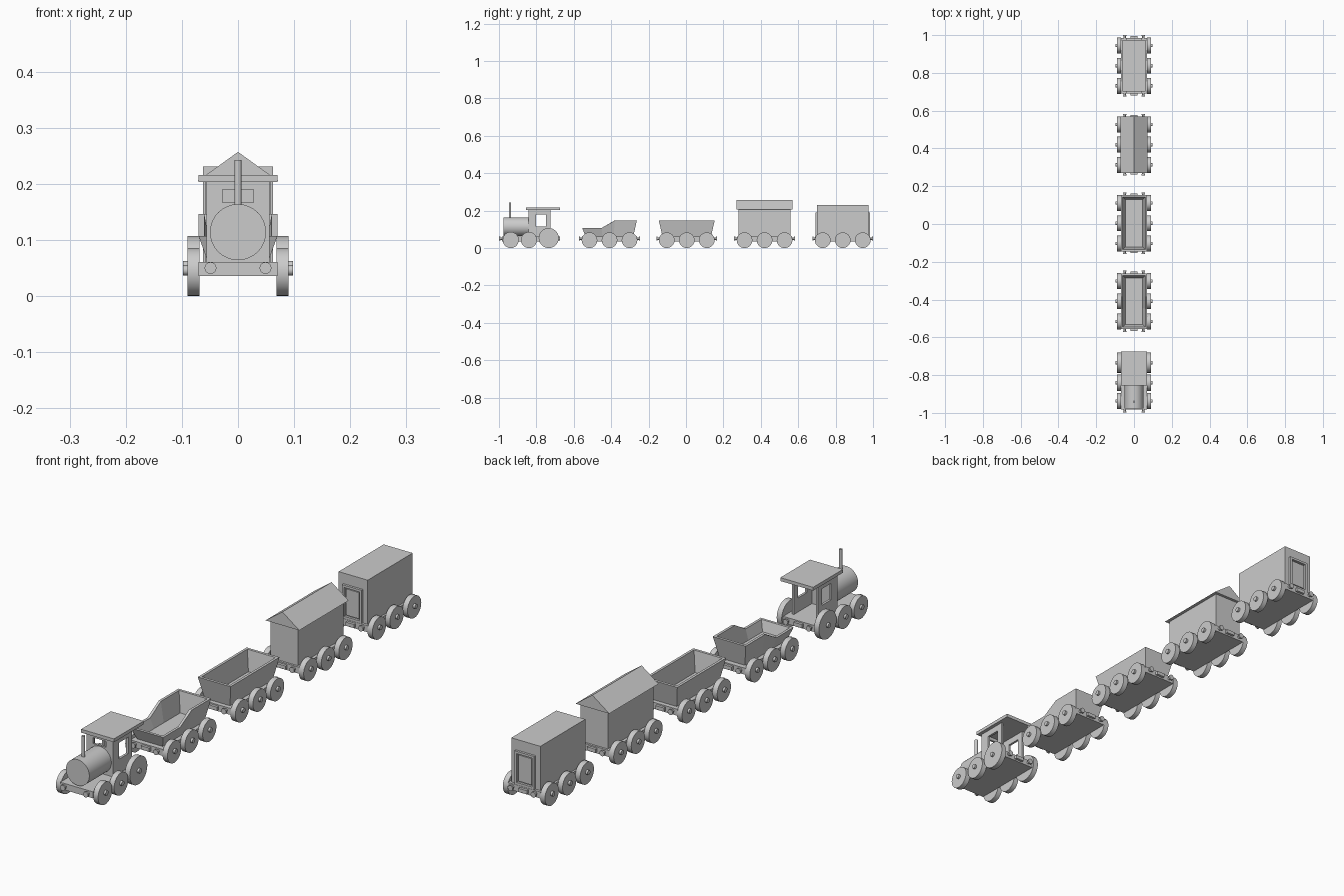
import bpy, bmesh
from math import pi
from mathutils import Matrix

if "Cube" in bpy.data.objects:
    bpy.data.objects.remove(bpy.data.objects["Cube"])


def finish(name, bm, smooth=False):
    bmesh.ops.recalc_face_normals(bm, faces=bm.faces)
    me = bpy.data.meshes.new(name)
    bm.to_mesh(me)
    bm.free()
    ob = bpy.data.objects.new(name, me)
    bpy.context.collection.objects.link(ob)
    if smooth:
        bpy.ops.object.select_all(action='DESELECT')
        ob.select_set(True)
        bpy.context.view_layer.objects.active = ob
        bpy.ops.object.shade_smooth_by_angle()
    return ob


def box(name, x, y, z):
    """Box from (min, max) pairs."""
    bm = bmesh.new()
    bmesh.ops.create_cube(bm, size=1)
    for v in bm.verts:
        v.co = [(a + b) / 2 + c * (b - a) for (a, b), c in zip((x, y, z), v.co)]
    return finish(name, bm)


def cyl(name, axis, r, centre, length, sides=24):
    rot = {'X': Matrix.Rotation(pi / 2, 4, 'Y'), 'Y': Matrix.Rotation(pi / 2, 4, 'X'),
           'Z': Matrix.Identity(4)}[axis]
    bm = bmesh.new()
    bmesh.ops.create_cone(bm, cap_ends=True, segments=sides, radius1=r, radius2=r,
                          depth=length, matrix=Matrix.Translation(centre) @ rot)
    return finish(name, bm, True)


def rings(name, loops, closed=False):
    """Skin a list of equal point loops; cap the ends or close the chain."""
    bm = bmesh.new()
    vs = [[bm.verts.new(p) for p in loop] for loop in loops]
    n = len(vs[0])
    pairs = list(zip(vs, vs[1:])) + ([(vs[-1], vs[0])] if closed else [])
    for a, b in pairs:
        for i in range(n):
            bm.faces.new((a[i], a[(i + 1) % n], b[(i + 1) % n], b[i]))
    if not closed:
        bm.faces.new(vs[0])
        bm.faces.new(vs[-1])
    return finish(name, bm)


def frame(name, axis, depth, outer, hole):
    """Upright panel with a rectangular hole; rects are (u0, u1, z0, z1)."""
    def rect(r, d):
        pts = [(r[0], r[2]), (r[1], r[2]), (r[1], r[3]), (r[0], r[3])]
        return [(d, u, z) if axis == 'X' else (u, d, z) for u, z in pts]
    return rings(name, [rect(outer, depth[0]), rect(outer, depth[1]),
                        rect(hole, depth[1]), rect(hole, depth[0])], True)


def chassis(name, y0, y1, wheels, front_hook=True):
    """Base plate with buffers, hooks and wheels (y, radius)."""
    box(name + "_base", (-.07, .07), (y0, y1), (.036, .061))
    for end, s in ((y0, -1), (y1, 1)):
        for x in (-.049, .049):
            cyl(name + "_buffer_stem", 'Y', .006, (x, end + s * .005, .05), .012, 16)
            cyl(name + "_buffer", 'Y', .0105, (x, end + s * .0125, .05), .006, 20)
        if s > 0 or front_hook:
            box(name + "_hook", (-.018, .018), sorted((end - s * .002, end + s * .01)), (.042, .056))
    for y, r in wheels:
        for s in (-1, 1):
            cyl(name + "_wheel", 'X', r, (s * .0795, y, r), .021, 28)
            cyl(name + "_hub", 'X', .009, (s * .09, y, max(r, .046)), .016, 16)


def hopper(name, c, stations):
    """Open flared tub; stations are (y, rim height) from front to back."""
    def loop(x, ky, z=None):
        side = [(c + y * ky, h if z is None else z) for y, h in stations]
        return [(-x, y, h) for y, h in side] + [(x, y, h) for y, h in side[::-1]]
    return rings(name, [loop(.054, .87, .061), loop(.07, 1), loop(.06, .93), loop(.046, .84, .068)])


# locomotive
chassis("engine", -.983, -.69, [(-.937, .043), (-.84, .043), (-.734, .0535)], False)
cyl("boiler", 'Y', .05, (0, -.907, .114), .138, 32)
cyl("chimney", 'Z', .0065, (0, -.941, .2), .086, 16)
frame("cab_front", 'Y', (-.842, -.834), (-.055, .055, .061, .204), (-.028, .028, .167, .19))
for s in (-1, 1):
    frame("cab_side", 'X', (s * .056, s * .047), (-.842, -.724, .061, .204), (-.803, -.748, .115, .178))
box("cab_roof", (-.07, .07), (-.855, -.674), (.203, .216))

# four wagons on matching chassis
tender, tub, shed, van = -.409, .004, .42, .838
for name, c in (("tender", tender), ("tub", tub), ("shed", shed), ("van", van)):
    chassis(name, c - .147, c + .147, [(c + d, .042) for d in (-.107, 0, .107)])

# open wagons
hopper("tender_tub", tender, [(-.146, .107), (-.043, .107), (.027, .146), (.146, .146)])
hopper("open_tub", tub, [(-.149, .146), (.149, .146)])

# gabled wagon
box("shed_body", (-.058, .058), (shed - .139, shed + .139), (.061, .206))
rings("shed_roof", [[(-.072, shed + d, .205), (.072, shed + d, .205), (0, shed + d, .257)]
                    for d in (-.15, .15)])

# closed van with a framed door at each end
box("van_body", (-.062, .062), (van - .137, van + .137), (.061, .231))
for s in (-1, 1):
    frame("door_frame", 'Y', (van + s * .135, van + s * .146),
          (-.042, .042, .061, .19), (-.033, .033, .07, .181))
    box("door_panel", (-.028, .028), sorted((van + s * .135, van + s * .142)), (.075, .176))
